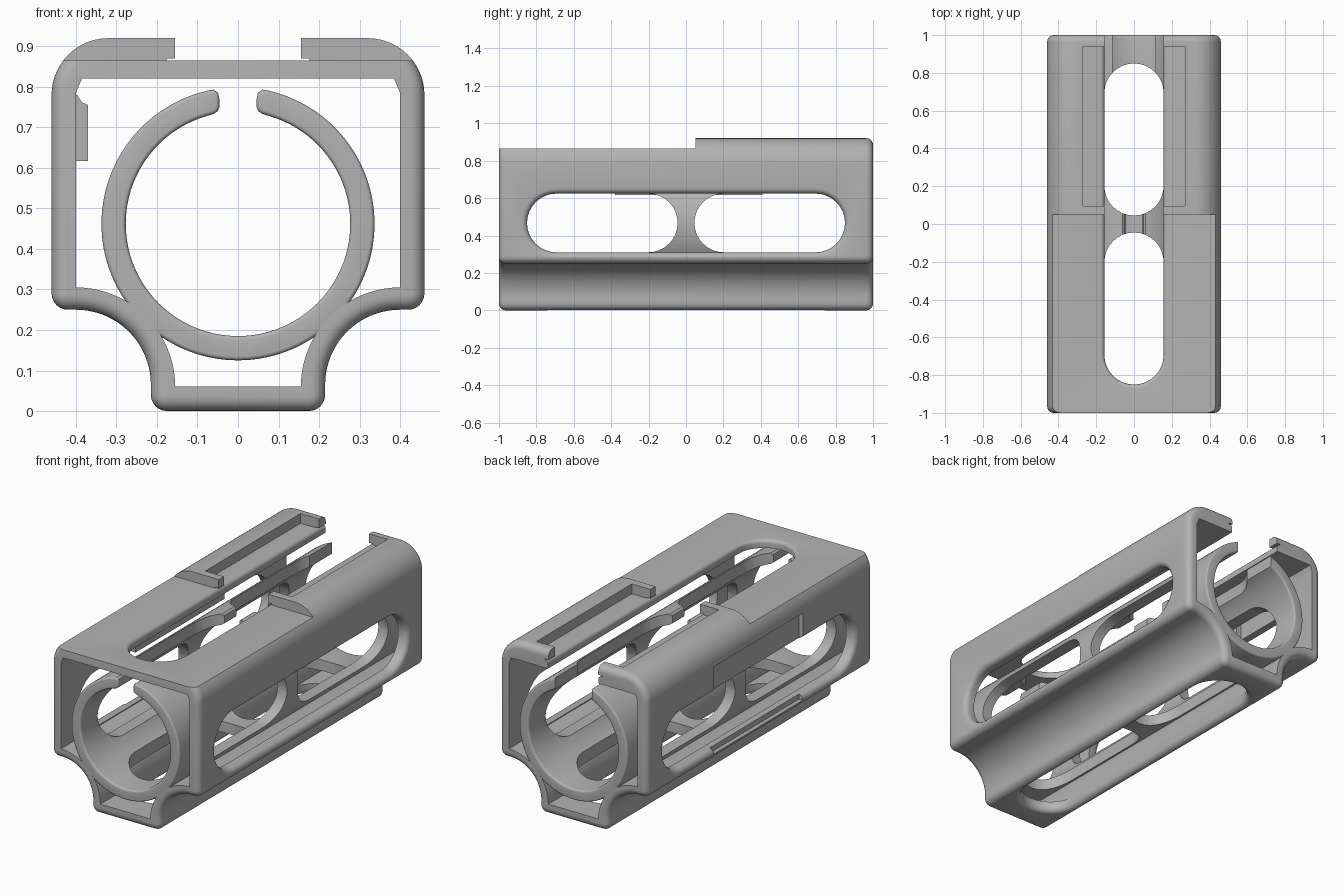
import bpy, bmesh
from math import sin, cos, pi, radians, degrees, asin
from mathutils import Vector

cube = bpy.data.objects.get("Cube")
if cube:
    bpy.data.objects.remove(cube, do_unlink=True)

grey = bpy.data.materials.new("satin grey")
grey.use_nodes = True
grey.diffuse_color = (0.45, 0.45, 0.45, 1)
grey.node_tree.nodes["Principled BSDF"].inputs["Base Color"].default_value = (0.45, 0.45, 0.45, 1)


def arc(cx, cz, r, a0, a1, n):
    return [Vector((cx + r * cos(radians(a0 + (a1 - a0) * i / n)),
                    cz + r * sin(radians(a0 + (a1 - a0) * i / n)))) for i in range(n + 1)]


def mirrored(half):
    """Close a counter-clockwise right half with its mirror image."""
    return half + [Vector((-p.x, p.y)) for p in reversed(half)]


def inset(points, amount):
    out = []
    for i, p in enumerate(points):
        a = (p - points[i - 1]).normalized()
        b = (points[(i + 1) % len(points)] - p).normalized()
        na, nb = Vector((-a.y, a.x)), Vector((-b.y, b.x))
        out.append(p + (na + nb) * amount / (1 + na.dot(nb)))
    return out


def loft(name, rings):
    """Join equal rings of points into a closed solid."""
    bm = bmesh.new()
    loops = [[bm.verts.new(p) for p in ring] for ring in rings]
    for lower, upper in zip(loops, loops[1:]):
        for i in range(len(lower)):
            bm.faces.new((lower[i - 1], lower[i], upper[i], upper[i - 1]))
    bm.faces.new(loops[0])
    bm.faces.new(loops[-1])
    bmesh.ops.recalc_face_normals(bm, faces=bm.faces)
    mesh = bpy.data.meshes.new(name)
    bm.to_mesh(mesh)
    bm.free()
    mesh.materials.append(grey)
    obj = bpy.data.objects.new(name, mesh)
    bpy.context.collection.objects.link(obj)
    return obj


def extrusion(name, points, length, r=0):
    """Extrude a profile along y, with rounded end rims of radius r."""
    levels = [(-length, 0)]
    if r:
        levels = [(-length + r - r * cos(t * pi / 10), r - r * sin(t * pi / 10)) for t in range(6)]
    levels += [(-y, d) for y, d in reversed(levels)]
    return loft(name, [[(p.x, y, p.y) for p in inset(points, d)] for y, d in levels])


def box(name, x0, x1, y0, y1, z0, z1):
    return loft(name, [[(x0, y0, z), (x1, y0, z), (x1, y1, z), (x0, y1, z)] for z in (z0, z1)])


def slot(axis, y0, y1, levels, centre=0, r=0.157, sign=1):
    """Round-ended cutter along y; levels are (depth, widening)."""
    rings = []
    for depth, wide in levels:
        ends = arc(y1 - r, centre, r + wide, -90, 90, 16) + arc(y0 + r, centre, r + wide, 90, 270, 16)
        rings.append([(depth * sign, p.x, p.y) if axis == "x" else (p.y, p.x, depth * sign) for p in ends])
    return loft("cutter", rings)


def flare(start, surface, end, r):
    """Levels of a slot whose rim is rounded where it meets the surface."""
    curve = [(surface - r + r * sin(t * pi / 10), r - r * cos(t * pi / 10)) for t in range(6)]
    return [(start, 0)] + curve + [(end, r)]


def cut(target, cutters):
    bpy.context.view_layer.objects.active = target
    for c in cutters:
        mod = target.modifiers.new("cut", "BOOLEAN")
        mod.operation, mod.solver, mod.object = "DIFFERENCE", "EXACT", c
        bpy.ops.object.modifier_apply(modifier=mod.name)
        bpy.data.objects.remove(c, do_unlink=True)


# Outer shell: rounded box standing on a narrow foot with hollow flanks
outer = mirrored(arc(0.175, 0.04, 0.04, -90, 0, 6) + arc(0.40, 0.065, 0.185, 180, 90, 20)
                 + arc(0.42, 0.29, 0.04, -90, 0, 6) + arc(0.32, 0.78, 0.14, 0, 90, 14))
shell = extrusion("outer_shell", outer, 1, 0.035)
cavity = mirrored(arc(0.40, 0.06, 0.245, 180, 90, 20)
                  + [Vector((0.40, 0.785)), Vector((0.385, 0.82))])
cut(shell, [extrusion("cutter", cavity, 1.2)])

# Lowered front top, and the rail recess with end lips at the back
cut(shell, [box("cutter", -1, 1, -1.2, 0.05, 0.865, 1.2),
            box("cutter", -0.155, 0.155, 0, 1.2, 0.865, 1.2),
            box("cutter", -0.27, 0.27, 0.095, 0.94, 0.865, 1.2)])

# Long windows in the walls, foot and top; the top one is open at the back
cut(shell, [slot("x", -0.85, 0.85, flare(0.36, 0.46, 0.55, 0.03), 0.467, sign=s) for s in (1, -1)])
cut(shell, [slot("z", -0.85, 0.85, flare(-0.1, 0, 0.1, 0.03), sign=-1),
            slot("z", -0.85, 1.4, flare(0.81, 0.865, 0.87, 0.02))])

# Shallow side pocket with its thickened backing
cut(shell, [box("cutter", -0.6, -0.435, -0.38, 0.41, 0.28, 0.77)])
pad = [[(-0.41, y, 0.617), (-0.37, y, 0.617), (-0.37, y, 0.755), (-0.385, y, 0.762),
        (-0.397, y, 0.78), (-0.41, y, 0.78)] for y in (-0.38, 0.41)]
pad = loft("side_pad", pad)

# Split inner tube with rounded tips
tip = [Vector(p) for p in ((0.06, 0.793), (0.049, 0.785), (0.046, 0.77),
                           (0.046, 0.75), (0.05, 0.74), (0.06, 0.733))]
a_out, a_in = degrees(asin(0.075 / 0.337)), degrees(asin(0.075 / 0.277))
ring = (arc(0, 0.462, 0.337, 90 + a_out, 450 - a_out, 80) + tip
        + arc(0, 0.462, 0.277, 450 - a_in, 90 + a_in, 80)
        + [Vector((-p.x, p.y)) for p in reversed(tip)])
tube = extrusion("inner_tube", ring, 1, 0.01)

# Paired windows through the tube, leaving a middle rib, and a wider back gap
through = [(-1, 0), (1, 0)]
for y0, y1 in ((-0.85, -0.045), (0.045, 0.85)):
    cut(tube, [slot("x", y0, y1, through, 0.467), slot("z", y0, y1, through)])
cut(tube, [box("cutter", -0.115, 0.115, 0.7, 1.2, 0.6, 1.2)])

for obj in (shell, pad, tube):
    bpy.ops.object.select_all(action="DESELECT")
    obj.select_set(True)
    bpy.context.view_layer.objects.active = obj
    bpy.ops.object.shade_smooth_by_angle(angle=radians(35))
